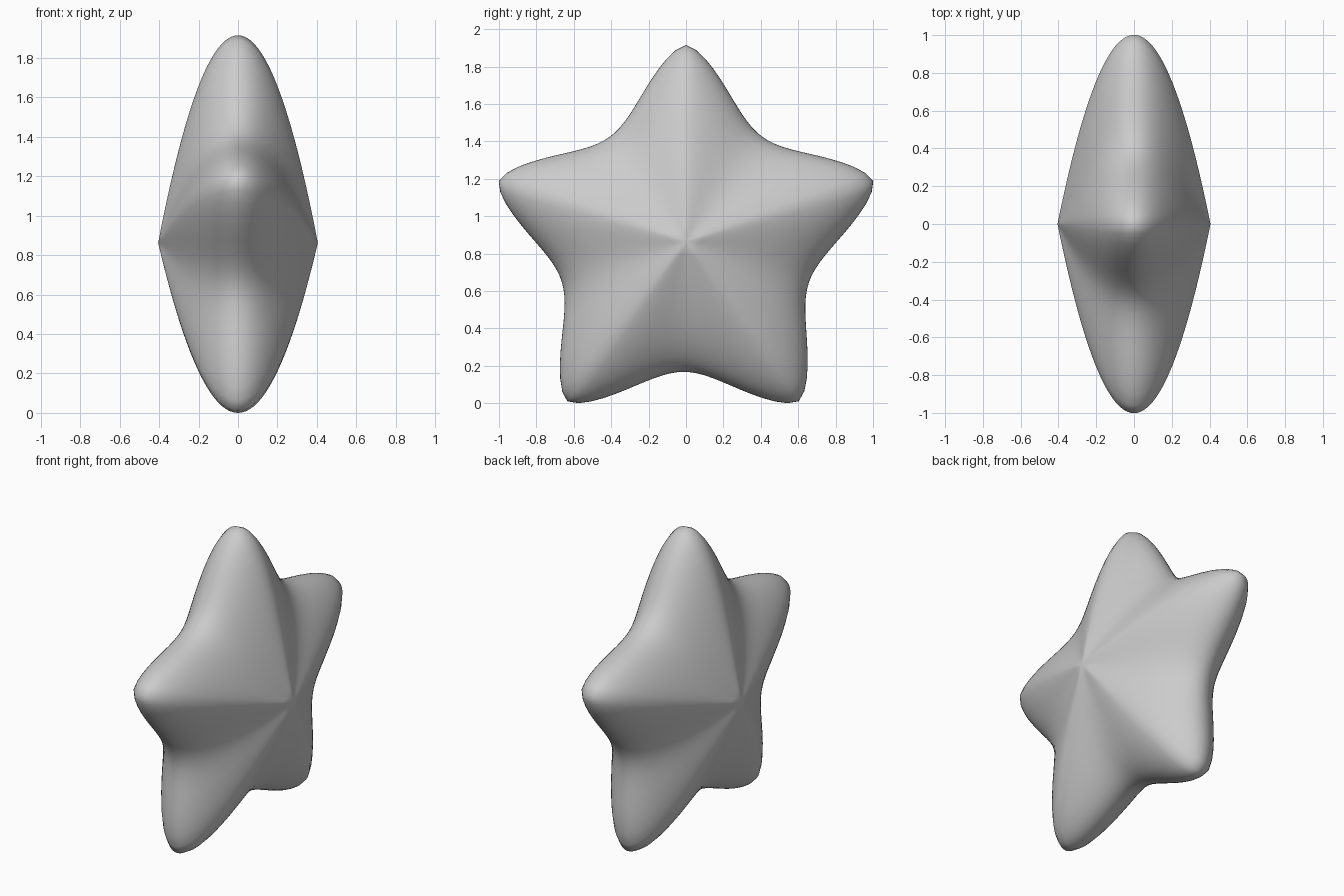
import bpy, bmesh
from math import sin, cos, pi

if "Cube" in bpy.data.objects:
    bpy.data.objects.remove(bpy.data.objects["Cube"])

SEG, RINGS = 120, 40
RADIUS, HALF_DEPTH, CENTRE_Z = 1.053, 0.405, 0.862


def star_radius(t):
    # five-armed superformula outline with rounded tips
    a = 1.25 * t
    return RADIUS * (abs(cos(a)) ** 1.7 + abs(sin(a)) ** 1.7) ** -4


def point(s, t):
    # the outline shrinks parabolically towards the two faces
    r = star_radius(t) * (1 - s * s)
    y, z = r * sin(t), CENTRE_Z + r * cos(t)
    y -= 0.02 * max(0, 0.8 - z)   # slight lean of the lower arms
    return (HALF_DEPTH * s, y, z)


# Puffy star: stacked star-shaped rings closed by a point on each face
bm = bmesh.new()
rings = []
for i in range(1, RINGS):
    s = -1 + 2 * i / RINGS
    rings.append([bm.verts.new(point(s, 2 * pi * j / SEG)) for j in range(SEG)])
back = bm.verts.new(point(-1, 0))
front = bm.verts.new(point(1, 0))
for j in range(SEG):
    k = (j + 1) % SEG
    for a, b in zip(rings, rings[1:]):
        bm.faces.new((a[j], a[k], b[k], b[j]))
    bm.faces.new((back, rings[0][k], rings[0][j]))
    bm.faces.new((front, rings[-1][j], rings[-1][k]))
bmesh.ops.recalc_face_normals(bm, faces=bm.faces)
for f in bm.faces:
    f.smooth = True

# Rest the lower arms on the ground
low = min(v.co.z for v in bm.verts)
bmesh.ops.translate(bm, verts=bm.verts, vec=(0, 0, -low))

mesh = bpy.data.meshes.new("puffy_star")
bm.to_mesh(mesh)
bm.free()
bpy.context.collection.objects.link(bpy.data.objects.new("puffy_star", mesh))
